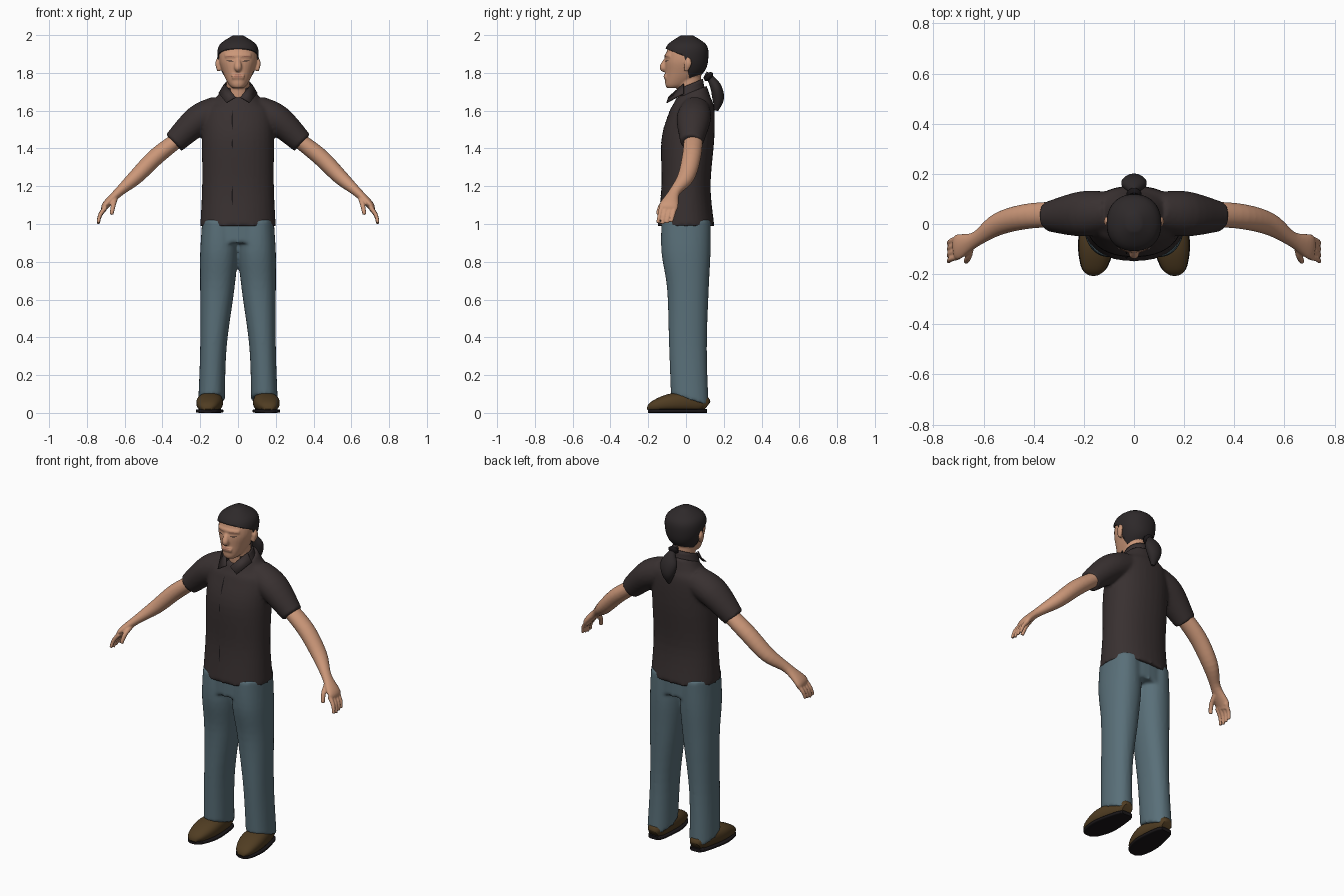
import bpy, bmesh, math
from mathutils import Vector
from mathutils.bvhtree import BVHTree

if "Cube" in bpy.data.objects:
    bpy.data.objects.remove(bpy.data.objects["Cube"], do_unlink=True)


def material(name, red, green, blue):
    made = bpy.data.materials.new(name)
    made.use_nodes = True
    made.diffuse_color = (red, green, blue, 1)
    made.node_tree.nodes["Principled BSDF"].inputs["Base Color"].default_value = (red, green, blue, 1)
    return made


SKIN = material("skin", .6, .31, .19)
LIP = material("lip", .42, .18, .12)
SHIRT = material("dark brown cloth", .04, .03, .03)
DENIM = material("blue denim", .1, .16, .19)
HAIR = material("dark hair", .027, .022, .023)
LEATHER = material("brown leather", .08, .046, .016)
BLACK = material("near black", .01, .008, .009)
X, Y, Z = Vector((1, 0, 0)), Vector((0, 1, 0)), Vector((0, 0, 1))
SIDES = {"left": 1, "right": -1}


def spline(rings, steps):
    """Smooth curve through rings of centre, first radius and second radius."""
    knots = [Vector(ring) for ring in rings]
    knots = [knots[0], *knots, knots[-1]]
    curve = []
    for a, b, c, d in zip(knots, knots[1:], knots[2:], knots[3:]):
        for step in range(steps):
            t = step / steps
            bend = a * 2 - b * 5 + c * 4 - d + ((b - c) * 3 + d - a) * t
            curve.append(b + ((c - a) + bend * t) * (t / 2))
    return curve + [knots[-1]]


def loft(bm, rings, ref=None, side=1, power=2, tilt=0, sides=32, steps=5):
    """Skin the rings: level ones without ref, otherwise square to their path."""
    rings = spline(rings, steps)
    centres = [Vector(ring[:3]) for ring in rings]
    last = len(rings) - 1
    loops = []
    for i, ring in enumerate(rings):
        u, v = X, Y
        if ref:
            along = (centres[min(i + 1, last)] - centres[max(i - 1, 0)]).normalized()
            u = (ref - along * ref.dot(along)).normalized()
            v = along.cross(u)
        loop = []
        for k in range(sides):
            cosine, sine = math.cos(math.tau * k / sides), math.sin(math.tau * k / sides)
            a = math.copysign(abs(cosine) ** (2 / power), cosine) * ring[3]
            b = math.copysign(abs(sine) ** (2 / power), sine) * ring[4]
            point = centres[i] + u * a + v * b + Z * (tilt * b * (i / last) ** 3)
            point.x *= side
            loop.append(bm.verts.new(point))
        loops.append(loop)
    faces = [bm.faces.new(loops[0]), bm.faces.new(loops[-1])]
    for low, high in zip(loops, loops[1:]):
        for k in range(sides):
            faces.append(bm.faces.new((low[k - 1], low[k], high[k], high[k - 1])))
    bmesh.ops.recalc_face_normals(bm, faces=faces)


def stack(bm, levels, **options):
    """Loft centred level rings given as height, half width, front and back."""
    rings = [(0, (front + back) / 2, z, width, (back - front) / 2) for z, width, front, back in levels]
    loft(bm, rings, **options)


def bow(bm, height, reach, radius):
    """Rounded ridge bent around the face."""
    angles = [reach * k / 4 for k in range(-4, 5)]
    loft(bm, [(.1 * math.sin(a), -.1 * math.cos(a), height, radius, radius) for a in angles], ref=Z)


def finger(bm, points, radius, side):
    """Tapering digit through the points."""
    rings = [(*point, radius * (1 - i / 6), radius * (1 - i / 6)) for i, point in enumerate(points)]
    loft(bm, rings, ref=Y, side=side, sides=12)


def part(name, bm, mat, voxel=0, shell=0):
    mesh = bpy.data.meshes.new(name)
    bm.to_mesh(mesh)
    bm.free()
    mesh.materials.append(mat)
    mesh.polygons.foreach_set("use_smooth", [True] * len(mesh.polygons))
    mesh.set_sharp_from_angle(angle=math.radians(45))
    built = bpy.data.objects.new(name, mesh)
    bpy.context.collection.objects.link(built)
    if voxel:  # blend overlapping lofts into one skin
        blend = built.modifiers.new("blend", "REMESH")
        blend.mode, blend.voxel_size, blend.use_smooth_shade = "VOXEL", voxel, True
        soften = built.modifiers.new("soften", "SMOOTH")
        soften.factor, soften.iterations = .5, 3
    if shell:
        built.modifiers.new("thickness", "SOLIDIFY").thickness = shell
    return built


def surface(built):
    bpy.context.view_layer.update()
    return BVHTree.FromObject(built, bpy.context.evaluated_depsgraph_get())


def decal(name, tree, start, end, width, mat):
    """Thin tapering strip laid on the front of a surface."""
    start, end = Vector((start[0], -1, start[1])), Vector((end[0], -1, end[1]))
    across = (end - start).cross(Y).normalized() * width
    bm = bmesh.new()
    rows = []
    for k in range(9):
        spread = across * (.2 + .8 * math.sin(math.pi * k / 8))
        row = []
        for offset in (-spread, spread):
            point = start.lerp(end, k / 8) + offset
            hit = tree.ray_cast(point, Y)[0]
            point.y = (hit.y if hit else -.1) - .002
            row.append(bm.verts.new(point))
        rows.append(row)
    for first, second in zip(rows, rows[1:]):
        face = bm.faces.new((first[0], second[0], second[1], first[1]))
        face.normal_update()
        if face.normal.y > 0:
            face.normal_flip()
    part(name, bm, mat)


# Shirt: torso and both short sleeves
bm = bmesh.new()
stack(bm, [(.99, .2, -.15, .15), (1.2, .19, -.13, .13), (1.45, .19, -.13, .15),
           (1.6, .18, -.09, .15), (1.65, .13, -.07, .13), (1.7, .09, -.05, .11)], power=2.2, tilt=.4)
for side in SIDES.values():
    loft(bm, [(.1, .05, 1.6, .08, .08), (.21, .04, 1.55, .09, .08), (.34, .03, 1.43, .06, .06)],
         ref=Y, side=side)
shirt = part("shirt", bm, SHIRT, voxel=.01)

# Collar: standing band open at the front and two folded points
bm = bmesh.new()
stack(bm, [(1.68, .09, -.06, .11), (1.74, .07, -.05, .09)], tilt=.4)
gap = []
for face in bm.faces:
    middle = face.calc_center_median()
    if len(face.verts) > 4 or (middle.y < -.03 and abs(middle.x) < .04):
        gap.append(face)
bmesh.ops.delete(bm, geom=gap, context="FACES")
for side in SIDES.values():
    corners = [(.01, -.09, 1.67), (.06, -.1, 1.64), (.1, -.01, 1.69), (.07, -.01, 1.74)]
    bm.faces.new([bm.verts.new((x * side, y, z)) for x, y, z in corners])
bmesh.ops.recalc_face_normals(bm, faces=bm.faces)
part("collar", bm, SHIRT, shell=.006)

# Shirt front seam
tree = surface(shirt)
for top, bottom in ((1.6, 1.5), (1.45, 1.4), (1.2, 1.1)):
    decal("front_seam", tree, (-.03, top), (-.03, bottom), .004, BLACK)

# Jeans: hips and two legs with slanted cuffs
bm = bmesh.new()
stack(bm, [(.9, .19, -.13, .13), (1.03, .19, -.13, .13)], power=2.3)
for side in SIDES.values():
    loft(bm, [(.1, 0, 1.02, .09, .13), (.1, 0, .85, .1, .13), (.11, .01, .65, .09, .11),
              (.13, .01, .35, .07, .1), (.14, .02, .07, .07, .1)], side=side, power=2.2, tilt=-.3)
part("jeans", bm, DENIM, voxel=.01)

# Shoes on flat soles, from heel to toe: position, half width and half height
outline = [(.14, .11, .03, .03), (.14, .07, .05, .05), (.15, -.07, .07, .05),
           (.16, -.17, .05, .03), (.16, -.2, .02, .01)]
for word, side in SIDES.items():
    bm = bmesh.new()
    loft(bm, [(x, y, high + .004, wide, high) for x, y, wide, high in outline],
         ref=X, side=side, power=2.4)
    part(word + "_shoe", bm, LEATHER)
    bm = bmesh.new()
    loft(bm, [(x, y, .01, wide + .003, .01) for x, y, wide, high in outline],
         ref=X, side=side, power=5)
    part(word + "_sole", bm, BLACK)

# Arms with palm, four fingers and thumb
for word, side in SIDES.items():
    bm = bmesh.new()
    loft(bm, [(.3, .04, 1.46, .05, .04), (.43, .03, 1.36, .05, .045), (.54, 0, 1.25, .045, .04),
              (.63, -.06, 1.17, .03, .025), (.7, -.09, 1.1, .05, .02), (.71, -.1, 1.07, .04, .01)],
         ref=Y, side=side)
    for number in range(4):
        knuckle = Vector((.7, -.13 + .024 * number, 1.09))
        tip = Vector((.74, knuckle.y - .02, 1 + .005 * abs(number - 1)))
        bend = knuckle.lerp(tip, .5) + X * .01
        finger(bm, [knuckle, bend, tip], .013, side)
    finger(bm, [(.65, -.08, 1.14), (.66, -.13, 1.1), (.67, -.15, 1.05)], .016, side)
    part(word + "_arm", bm, SKIN, voxel=.005)

# Head: skull, neck, nose, brow, mouth and ears
bm = bmesh.new()
skull = [(1.72, .03, -.1, -.03), (1.74, .05, -.11, .02), (1.8, .08, -.11, .09),
         (1.87, .1, -.11, .11), (1.94, .09, -.09, .1), (1.99, .02, -.02, .03)]
stack(bm, skull, power=2.2)
stack(bm, [(1.62, .06, -.04, .08), (1.79, .06, -.05, .08)])
loft(bm, [(0, -.1, 1.88, .01, .01), (0, -.12, 1.83, .02, .02), (0, -.11, 1.81, .01, .01)], ref=X)
bow(bm, 1.89, .7, .014)
bow(bm, 1.78, .3, .018)
for side in SIDES.values():
    loft(bm, [(.1, 0, 1.81, .01, .01), (.11, .01, 1.85, .01, .02), (.1, .01, 1.88, .01, .01)],
         ref=X, side=side)
head = part("head", bm, SKIN, voxel=.0055)

# Eyes, brows and mouth
tree = surface(head)
for side in SIDES.values():
    decal("eye", tree, (side * .025, 1.862), (side * .06, 1.865), .003, BLACK)
    decal("eyebrow", tree, (side * .02, 1.885), (side * .065, 1.888), .003, LIP)
for height in (1.79, 1.78):
    decal("lip", tree, (-.03, height), (.03, height), .004, LIP)

# Hair: grown from the skull, trimmed along the forehead and behind the ears
bm = bmesh.new()
grow = .008
stack(bm, [(z + grow, width + grow, front - grow, back + grow) for z, width, front, back in skull[1:]],
      power=2.2, sides=40)
hairlines = [(Vector((0, -.1, 1.925)), Y * .4 + Z), (Vector((0, 0, 1.85)), Y + Z * .25)]
for spot, normal in hairlines:
    everything = bm.verts[:] + bm.edges[:] + bm.faces[:]
    bmesh.ops.bisect_plane(bm, geom=everything, plane_co=spot, plane_no=normal)
bare = [face for face in bm.faces
        if all((face.calc_center_median() - spot).dot(normal) < 0 for spot, normal in hairlines)]
bmesh.ops.delete(bm, geom=bare, context="FACES")
part("hair", bm, HAIR, shell=.007)

# Ponytail with its tie
bm = bmesh.new()
loft(bm, [(0, .1, 1.79, .02, .02), (0, .13, 1.77, .02, .02), (0, .16, 1.72, .05, .03),
          (0, .17, 1.66, .04, .03), (0, .16, 1.6, .01, .01)], ref=X)
part("ponytail", bm, HAIR)
bm = bmesh.new()
loft(bm, [(0, .11, 1.79, .02, .02), (0, .12, 1.78, .03, .03), (0, .13, 1.77, .02, .02)], ref=X)
part("hair_tie", bm, BLACK)
